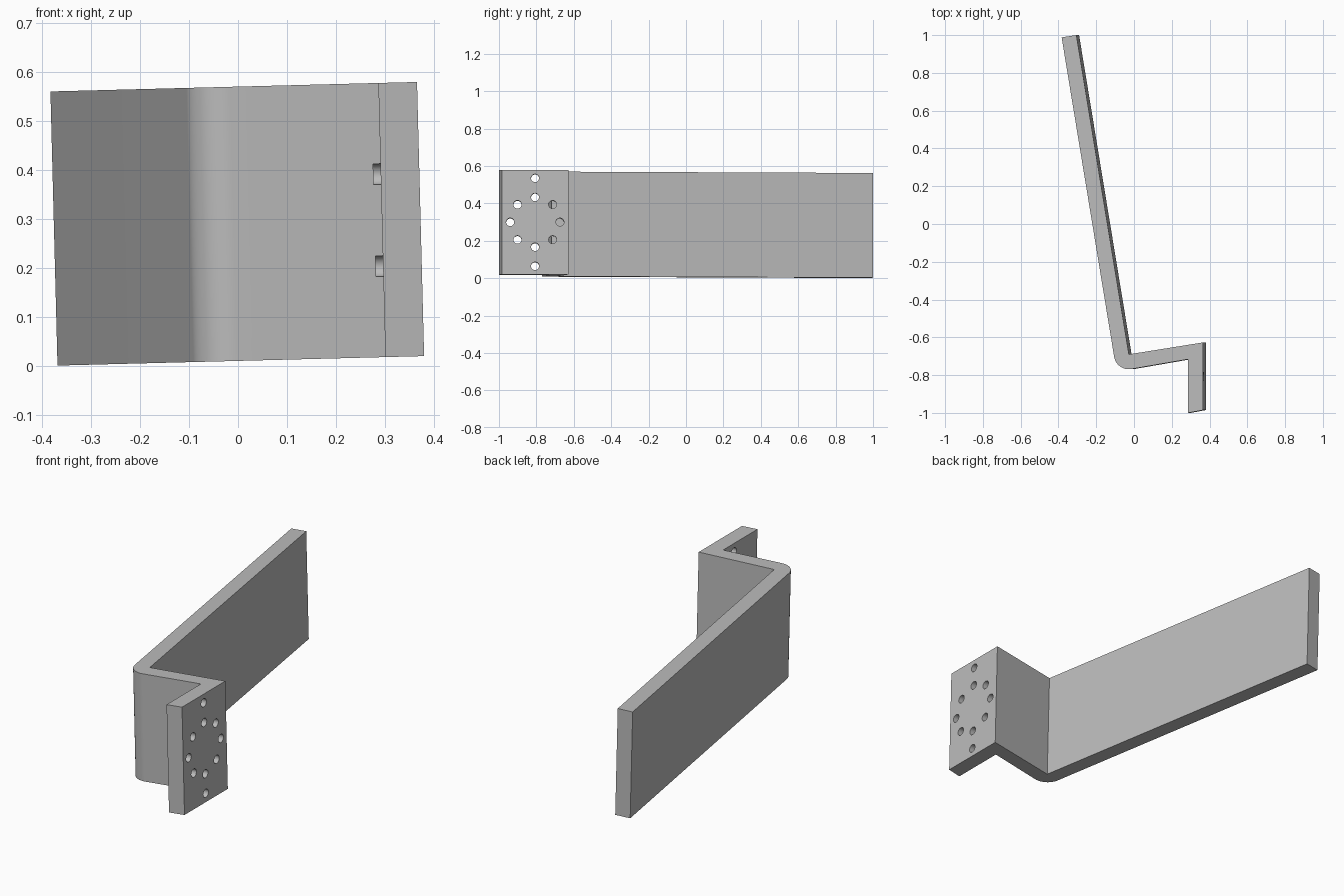
import bpy, bmesh, math
from mathutils import Matrix, Vector

cube = bpy.data.objects.get("Cube")
if cube:
    bpy.data.objects.remove(cube, do_unlink=True)

HEIGHT = 0.56
THICK = 0.079
LEAN = math.radians(-1.48)
YAW = math.radians(9.3)

# Single plain grey metal
metal = bpy.data.materials.new("grey_metal")
metal.use_nodes = True
grey = (0.5, 0.5, 0.5, 1)
metal.diffuse_color = grey
metal.node_tree.nodes["Principled BSDF"].inputs["Base Color"].default_value = grey


def make_object(name, bm):
    bmesh.ops.recalc_face_normals(bm, faces=bm.faces)
    mesh = bpy.data.meshes.new(name)
    bm.to_mesh(mesh)
    bm.free()
    mesh.materials.append(metal)
    obj = bpy.data.objects.new(name, mesh)
    bpy.context.collection.objects.link(obj)
    return obj


# Bent plate outline: long arm, rounded outer bend, short web, end flange
bend = Vector((-0.02, -0.69))
outline = [(-0.298, 1.0), (-0.376, 0.988)]
steps = 16
for i in range(steps + 1):
    a = math.pi + YAW + math.pi / 2 * i / steps
    outline.append((bend.x + THICK * math.cos(a), bend.y + THICK * math.sin(a)))
outline += [(0.294, -0.716), (0.294, -1.0), (0.373, -0.985), (0.373, -0.627), tuple(bend)]

bm = bmesh.new()
base = bm.faces.new([bm.verts.new((x, y, -HEIGHT / 2)) for x, y in outline])
top = bmesh.ops.extrude_face_region(bm, geom=[base])
bmesh.ops.translate(bm, vec=(0, 0, HEIGHT),
                    verts=[v for v in top["geom"] if isinstance(v, bmesh.types.BMVert)])
bracket = make_object("bent_bracket", bm)

# Drill pattern in the flange: a ring of eight plus one above and one below
ring = [(0.133, math.pi / 4 * i) for i in range(8)]
holes = ring + [(0.235, math.pi / 2), (0.235, -math.pi / 2)]
bm = bmesh.new()
for radius, a in holes:
    place = Matrix.Translation((0.339, -0.807 + radius * math.cos(a), radius * math.sin(a)))
    bmesh.ops.create_cone(bm, cap_ends=True, segments=24, radius1=0.0215, radius2=0.0215,
                          depth=0.12, matrix=place @ Matrix.Rotation(math.pi / 2, 4, "Y"))
drill = make_object("hole_cutter", bm)
drill.hide_render = True

cut = bracket.modifiers.new("holes", "BOOLEAN")
cut.operation = "DIFFERENCE"
cut.solver = "EXACT"
cut.object = drill
bpy.ops.object.select_all(action="DESELECT")
bpy.context.view_layer.objects.active = bracket
bracket.select_set(True)
bpy.ops.object.modifier_apply(modifier=cut.name)
bpy.data.objects.remove(drill, do_unlink=True)
bpy.ops.object.shade_smooth_by_angle(angle=math.radians(30))

# Slight sideways lean of the whole plate
bracket.rotation_euler = (0, LEAN, 0)
bracket.location = (0, 0, 0.2905)
